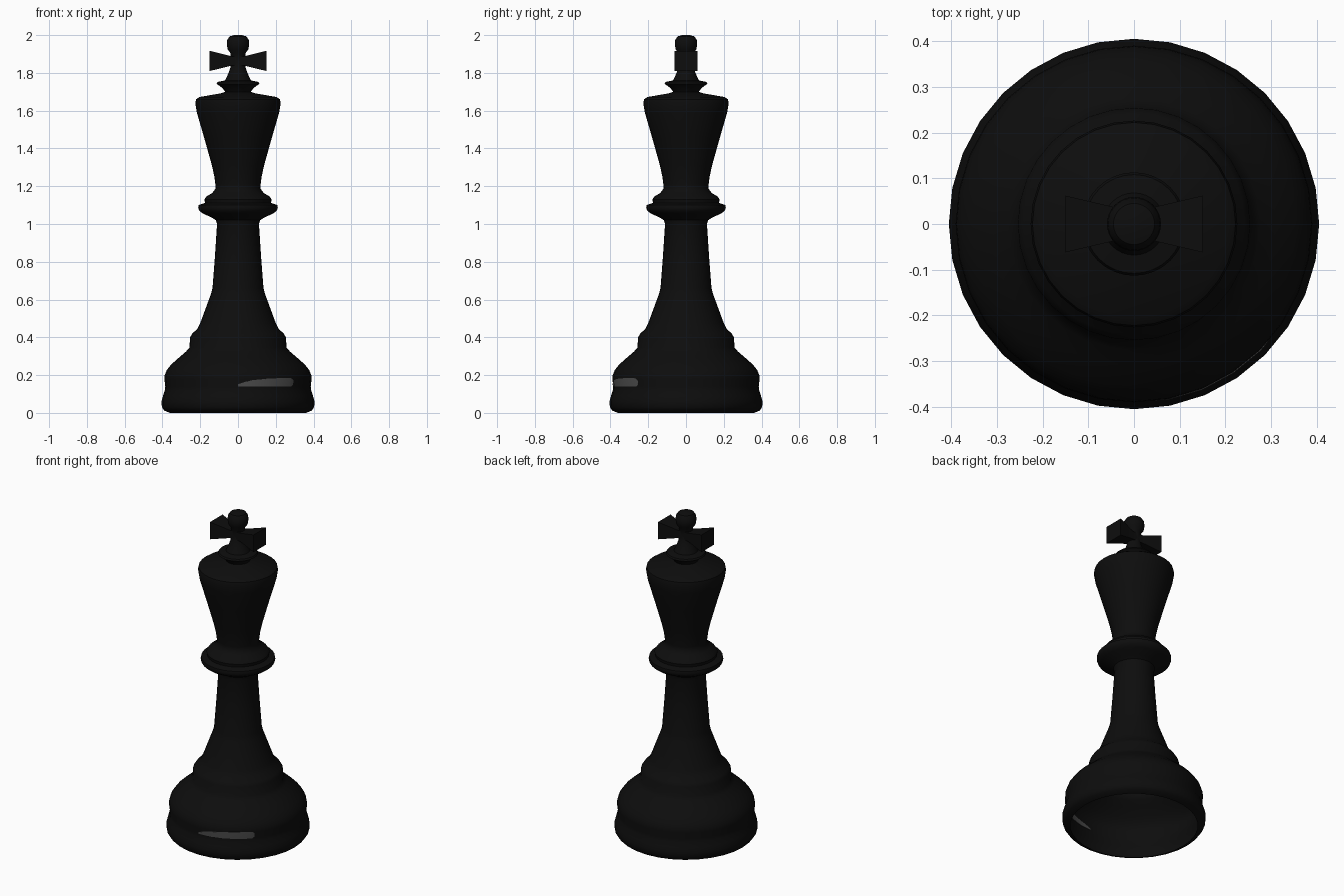
import bpy, bmesh, math

if "Cube" in bpy.data.objects:
    bpy.data.objects.remove(bpy.data.objects["Cube"])

N = 32  # sides of the turned body


def material(name, v):
    m = bpy.data.materials.new(name)
    m.diffuse_color = (v, v, v, 1)
    m.use_nodes = True
    m.node_tree.nodes["Principled BSDF"].inputs["Base Color"].default_value = m.diffuse_color
    return m


black = material("black", 0.004)
grey = material("grey", 0.08)


def make(name, verts, faces, mat, angle):
    me = bpy.data.meshes.new(name)
    me.from_pydata(verts, [], faces)
    bm = bmesh.new()
    bm.from_mesh(me)
    bmesh.ops.recalc_face_normals(bm, faces=bm.faces)
    bm.to_mesh(me)
    bm.free()
    me.materials.append(mat)
    ob = bpy.data.objects.new(name, me)
    bpy.context.collection.objects.link(ob)
    bpy.ops.object.select_all(action='DESELECT')
    ob.select_set(True)
    bpy.context.view_layer.objects.active = ob
    bpy.ops.object.shade_smooth_by_angle(angle=math.radians(angle))
    return ob


# Turned body: open shell, profile as (radius, height)
profile = [(.36, 0), (.39, .012), (.403, .03), (.405, .06), (.397, .09), (.387, .12),
           (.385, .14), (.39, .18), (.388, .20), (.378, .225), (.355, .255), (.31, .295),
           (.275, .325), (.257, .345), (.254, .40), (.242, .42), (.215, .445), (.20, .475),
           (.143, .63), (.135, .66), (.122, .83), (.111, 1.0), (.117, 1.02), (.14, 1.035),
           (.185, 1.055), (.205, 1.07), (.211, 1.085), (.208, 1.1), (.175, 1.112),
           (.178, 1.13), (.168, 1.145), (.135, 1.165), (.118, 1.19), (.12, 1.21),
           (.125, 1.25), (.138, 1.31), (.18, 1.46), (.218, 1.59), (.226, 1.64),
           (.222, 1.66), (.205, 1.672), (.09, 1.692), (.068, 1.70), (.082, 1.72),
           (.113, 1.742), (.108, 1.752), (.068, 1.76), (.05, 1.80), (.04, 1.83),
           (.035, 1.86), (.04, 1.905), (.055, 1.925), (.059, 1.95), (.057, 1.975),
           (.045, 1.993), (.02, 2.0)]
verts, faces = [], []
for r, z in profile:
    for i in range(N):
        a = 2 * math.pi * i / N
        verts.append((r * math.cos(a), r * math.sin(a), z))
for j in range(len(profile) - 1):
    for i in range(N):
        k = (i + 1) % N
        faces.append((j * N + i, j * N + k, (j + 1) * N + k, (j + 1) * N + i))
top = (len(profile) - 1) * N
faces.append(tuple(range(top, top + N)))
make("turned_body", verts, faces, black, 40)

# Flared cross arms: sections as (x, half depth, bottom, top)
sections = [(-.15, .062, 1.81, 1.917), (-.035, .035, 1.838, 1.888),
            (.035, .035, 1.838, 1.888), (.15, .062, 1.81, 1.917)]
verts, faces = [], []
for x, d, b, t in sections:
    verts += [(x, -d, b), (x, d, b), (x, d, t), (x, -d, t)]
for s in range(3):
    for i in range(4):
        k = (i + 1) % 4
        faces.append((4 * s + i, 4 * s + k, 4 * s + 4 + k, 4 * s + 4 + i))
faces += [(0, 1, 2, 3), (12, 13, 14, 15)]
make("cross_arms", verts, faces, black, 30)


# Grey mark on the base wall, following the body facets and showing on both sides
def wall_point(deg, z, offset):
    r = next(r0 + (r1 - r0) * (z - z0) / (z1 - z0)
             for (r0, z0), (r1, z1) in zip(profile, profile[1:]) if z0 <= z <= z1)
    step = 360 / N
    dev = (deg % step) - step / 2
    r = r * math.cos(math.pi / N) / math.cos(math.radians(dev)) + offset
    a = math.radians(deg)
    return (r * math.cos(a), r * math.sin(a), z)


# Columns as (angle, bottom, top)
mark = [(-90, .14, .152), (-84, .14, .165), (-78.75, .14, .173), (-67.5, .14, .181),
        (-56.25, .14, .184), (-45, .14, .184), (-43, .14, .182), (-41, .15, .172)]
verts, faces = [], []
for deg, b, t in mark:
    m = min(max(.18, b), t)  # keep a row on the profile ring
    for off in (.002, -.002):
        verts += [wall_point(deg, z, off) for z in (b, (b + m) / 2, t)]
n = 6
for c in range(len(mark) - 1):
    for p, q in ((0, 1), (1, 2), (2, 5), (5, 4), (4, 3), (3, 0)):
        faces.append((c * n + p, c * n + q, c * n + n + q, c * n + n + p))
e = (len(mark) - 1) * n
faces += [(0, 1, 2, 5, 4, 3), tuple(e + i for i in (0, 1, 2, 5, 4, 3))]
make("base_mark", verts, faces, grey, 30)
